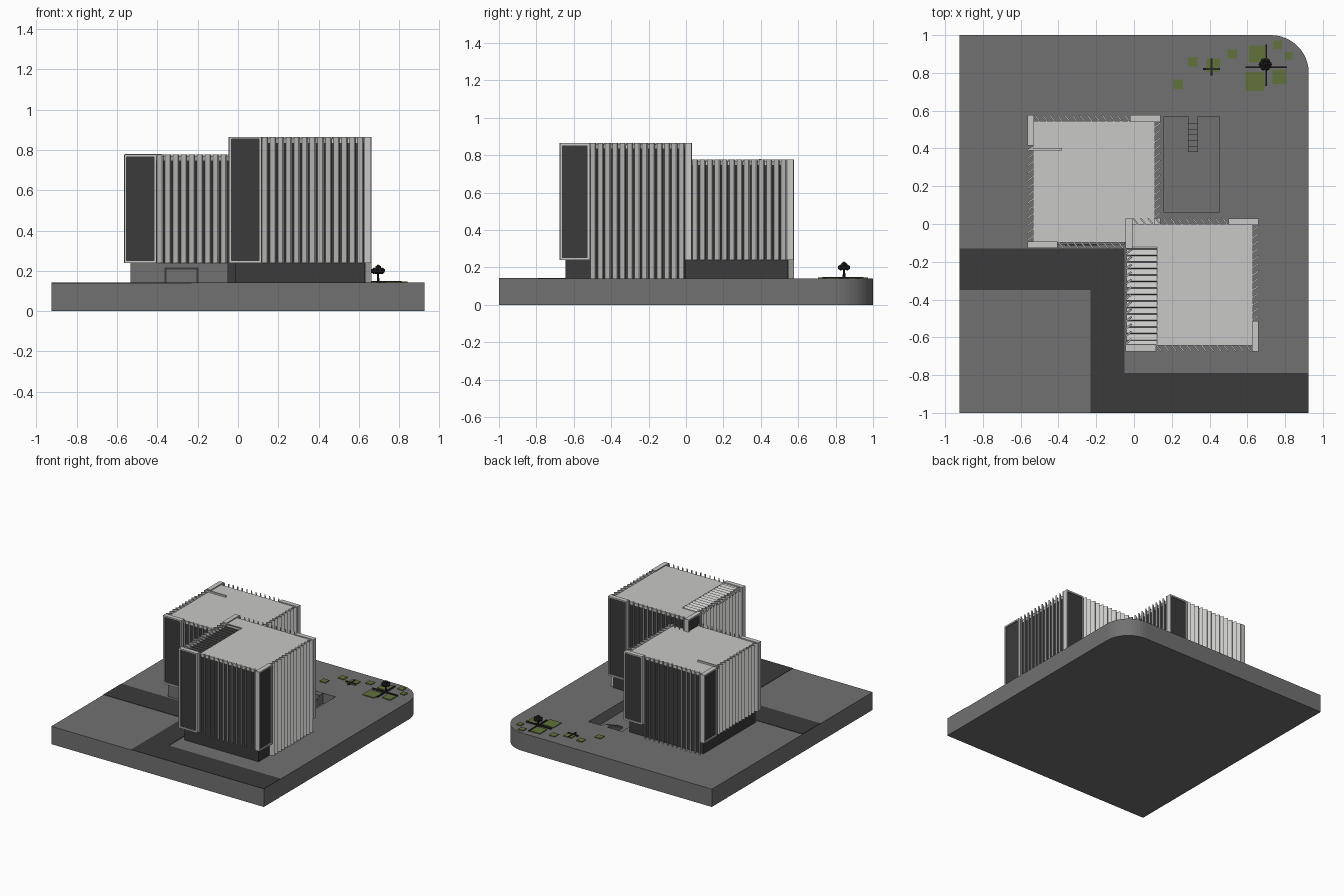
import bpy, bmesh, math
from mathutils import Matrix, Vector

cube = bpy.data.objects.get("Cube")
if cube:
    bpy.data.objects.remove(cube, do_unlink=True)


def material(name, r, g, b):
    m = bpy.data.materials.new(name)
    m.use_nodes = True
    m.diffuse_color = (r, g, b, 1)
    m.node_tree.nodes["Principled BSDF"].inputs["Base Color"].default_value = (r, g, b, 1)
    return m


LIGHT = material("pale_panel", 0.58, 0.58, 0.57)
GREY = material("paving_grey", 0.165, 0.165, 0.165)
DARK = material("dark_glass", 0.043, 0.043, 0.043)
GREEN = material("grass_green", 0.12, 0.17, 0.045)
BARK = material("bark_black", 0.02, 0.02, 0.022)


def add_object(name, bm, mat):
    mesh = bpy.data.meshes.new(name)
    bm.to_mesh(mesh)
    bm.free()
    mesh.materials.append(mat)
    ob = bpy.data.objects.new(name, mesh)
    bpy.context.collection.objects.link(ob)
    return ob


def boxes(name, mat, items, matrix=Matrix()):
    """One object from boxes given as (x0, x1, y0, y1, z0, z1[, rotation])."""
    bm = bmesh.new()
    for x0, x1, y0, y1, z0, z1, *rot in items:
        place = Matrix.Translation(((x0 + x1) / 2, (y0 + y1) / 2, (z0 + z1) / 2))
        size = Matrix.Diagonal((x1 - x0, y1 - y0, z1 - z0, 1))
        turn = rot[0] if rot else Matrix()
        bmesh.ops.create_cube(bm, size=1, matrix=matrix @ place @ turn @ size)
    return add_object(name, bm, mat)


def flat(x0, x1, y0, y1, lift=0.003):
    return (x0, x1, y0, y1, G - 0.002, G + lift)


G = 0.14        # ground level
SOFFIT = 0.24   # underside of the raised volumes
X = 0.925       # half width of the site

# Site slab with one rounded corner
bm = bmesh.new()
outline = [(-X, 1), (-X, -1), (X, -1)]
for i in range(13):
    a = math.radians(90 * i / 12)
    outline.append((X - 0.2 + 0.2 * math.cos(a), 0.8 + 0.2 * math.sin(a)))
face = bm.faces.new([bm.verts.new((x, y, 0)) for x, y in outline])
ext = bmesh.ops.extrude_face_region(bm, geom=[face])
bmesh.ops.translate(bm, vec=(0, 0, G), verts=[v for v in ext["geom"] if isinstance(v, bmesh.types.BMVert)])
bmesh.ops.recalc_face_normals(bm, faces=bm.faces)
site = add_object("site_slab", bm, GREY)

# Sunken courtyard cut into the slab
cutter = boxes("courtyard_cutter", GREY, [(0.16, 0.45, 0.06, 0.57, 0.06, 0.3)])
cutter.hide_render = True
cut = site.modifiers.new("courtyard", "BOOLEAN")
cut.object, cut.operation, cut.solver = cutter, "DIFFERENCE", "EXACT"
bpy.context.view_layer.update()
carved = bpy.data.meshes.new_from_object(site.evaluated_get(bpy.context.evaluated_depsgraph_get()))
site.modifiers.clear()
site.data = carved
bpy.data.objects.remove(cutter, do_unlink=True)

boxes("courtyard_steps", GREY,
      [(0.285, 0.34, 0.38 + 0.03 * i, 0.57, 0.06 + 0.013 * i, 0.073 + 0.013 * i) for i in range(6)])

# Roads
boxes("roads", DARK, [flat(-X, -0.05, -0.35, -0.13), flat(-0.23, -0.05, -1, -0.35),
                      flat(-0.05, X, -1, -0.79)])

H = 0.352       # half width of a tower
DEPTH = 0.03    # fin depth
PANEL = 0.16    # corner window width
FRAME = 0.012
PITCH = 0.0395


def tower(name, cx, cy, top, grounded):
    centre = Matrix.Translation((cx, cy, 0))
    core = H - DEPTH
    boxes(name + "_podium", DARK, [(-core, core, -core, core, G - 0.005, SOFFIT)], centre)
    boxes(name + "_glass_core", DARK, [(-core, core, -core, core, SOFFIT, top - 0.03)], centre)
    fins, frames, windows = [], [], []
    tilt = math.atan2(DEPTH, 0.024)
    length = math.hypot(DEPTH, 0.024)
    for k in range(4):
        turn = Matrix.Rotation(k * math.pi / 2, 4, "Z")
        side = centre @ turn
        z0 = G if k == grounded else SOFFIT
        # Slanted vertical fins
        fins = []
        x = -H + PANEL + 0.018
        while x < H - 0.015:
            fins.append((x - length / 2, x + length / 2, -H + DEPTH / 2 - 0.004, -H + DEPTH / 2 + 0.004,
                         z0, top, Matrix.Rotation(-tilt, 4, "Z")))
            x += PITCH
        boxes(f"{name}_fins_{k}", LIGHT, fins, side)
        # Framed corner window
        l, r, f, b = -H, -H + PANEL, -H, -H + DEPTH + 0.005
        boxes(f"{name}_window_frame_{k}", LIGHT,
              [(l, l + FRAME, f, b, SOFFIT, top), (r - FRAME, r, f, b, SOFFIT, top),
               (l + FRAME, r - FRAME, f, b, top - FRAME, top),
               (l + FRAME, r - FRAME, f, b, SOFFIT, SOFFIT + FRAME)], side)
        boxes(f"{name}_window_{k}", DARK,
              [(l + FRAME, r - FRAME, f + 0.008, b, SOFFIT + FRAME, top - FRAME)], side)
    return centre, core


# Front tower, its roof and the roof louvres
top_a = 0.865
centre, core = tower("front_tower", 0.308, -0.322, top_a, 1)
split = -core + 0.135
boxes("front_tower_roof", LIGHT, [(split, core, -core, core, top_a - 0.03, top_a - 0.008),
                                  (-core, split, 0.2, core, top_a - 0.03, top_a - 0.008)], centre)
lean = Matrix.Rotation(math.radians(-35), 4, "X")
boxes("roof_louvres", LIGHT,
      [(-H + 0.005, split, y - 0.018, y + 0.018, top_a - 0.019, top_a - 0.014, lean)
       for y in [-core + 0.01 + i * 0.0345 for i in range(16)]], centre)

# Rear tower, its roof and parapet
top_b = 0.777
centre, core = tower("rear_tower", -0.212, 0.224, top_b, 2)
boxes("rear_tower_roof", LIGHT, [(-core, core, -core, core, top_b - 0.03, top_b - 0.008)], centre)
boxes("rear_roof_parapet", LIGHT, [(-0.56, -0.38, 0.39, 0.402, top_b - 0.02, top_b + 0.004)])

# Entrance wall and portal under the rear tower
boxes("entrance_wall", GREY, [(-0.534, -0.05, -0.108, -0.09, G, SOFFIT)])
boxes("entrance_portal", DARK, [(-0.365, -0.355, -0.115, -0.1, G, 0.215),
                                (-0.205, -0.195, -0.115, -0.1, G, 0.215),
                                (-0.365, -0.195, -0.115, -0.1, 0.207, 0.217)])

# Grass patches
patches = [(0.31, 0.86, 0.05), (0.52, 0.9, 0.05), (0.235, 0.74, 0.05), (0.42, 0.84, 0.07),
           (0.64, 0.755, 0.1), (0.655, 0.9, 0.09), (0.76, 0.95, 0.045), (0.82, 0.89, 0.04),
           (0.77, 0.78, 0.075)]
boxes("grass_patches", GREEN,
      [flat(x - s / 2, x + s / 2, y - s / 2, y + s / 2, 0.006) for x, y, s in patches])


# Low crossed branches on the ground
def cross(x, y, r):
    t = 0.005
    return [(x - r, x - 0.03 * r, y - 3 * t, y - t, G, G + 0.01),
            (x, x + r, y - 3 * t, y - t, G, G + 0.01),
            (x - t, x + t, y - r, y + r, G, G + 0.01)]


boxes("ground_branches", BARK, cross(0.7, 0.84, 0.11) + cross(0.41, 0.83, 0.045))

# Tree
bm = bmesh.new()
bmesh.ops.create_cone(bm, cap_ends=True, segments=6, radius1=0.008, radius2=0.005, depth=0.06,
                      matrix=Matrix.Translation((0.695, 0.845, G + 0.03)))
add_object("tree_trunk", bm, BARK)
bm = bmesh.new()
for i in range(7):
    a = i * math.tau / 6
    r = 0.02 if i < 6 else 0
    spot = Vector((0.695 + r * math.cos(a), 0.845 + r * math.sin(a), 0.2 if i < 6 else 0.215))
    bmesh.ops.create_icosphere(bm, subdivisions=1, radius=0.017, matrix=Matrix.Translation(spot))
add_object("tree_crown", bm, BARK)
